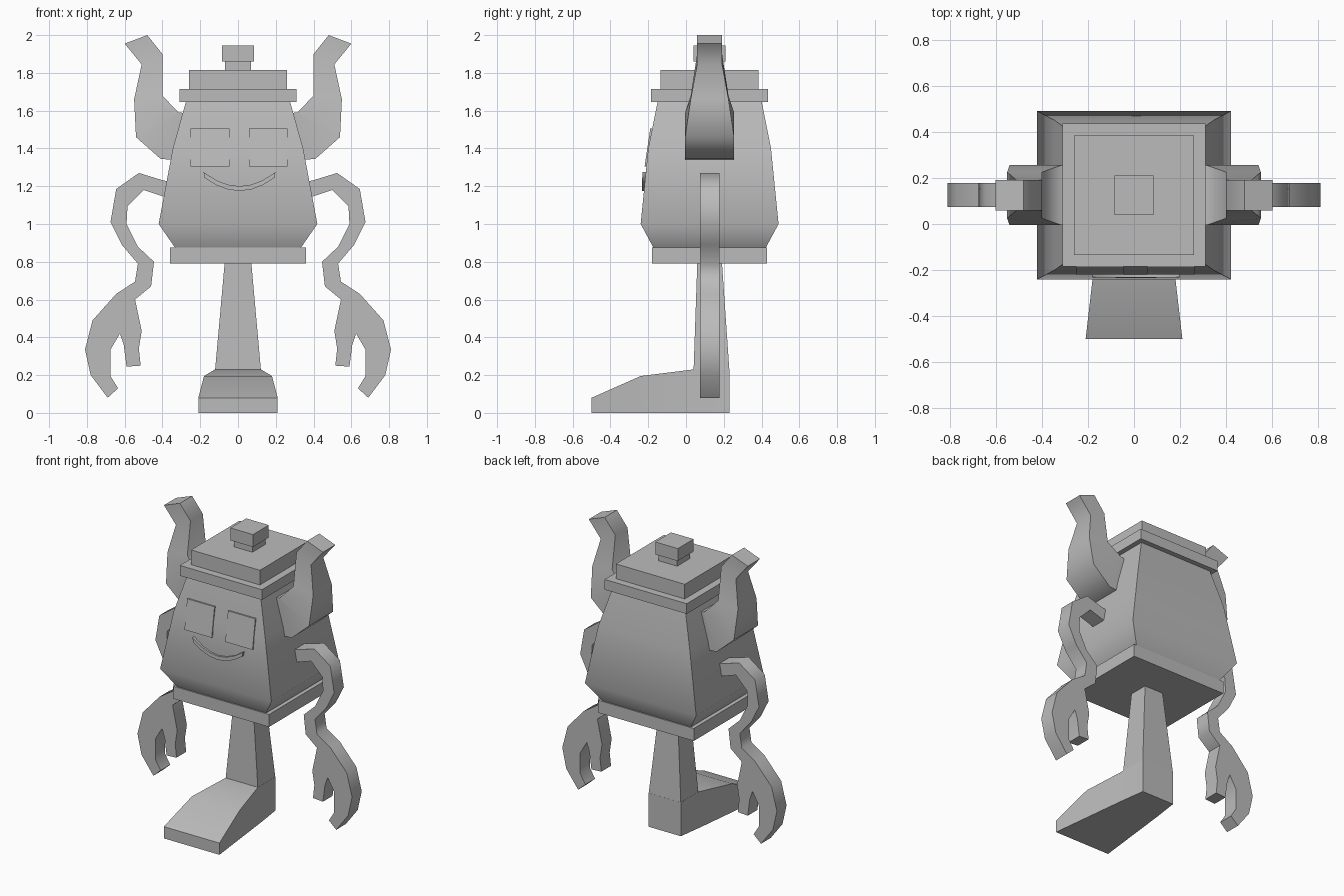
import bpy
import bmesh
import math

cube = bpy.data.objects.get("Cube")
if cube:
    bpy.data.objects.remove(cube, do_unlink=True)

clay = bpy.data.materials.new("plain_grey")
clay.use_nodes = True
GREY = (0.5, 0.5, 0.5, 1)
clay.diffuse_color = GREY
clay.node_tree.nodes["Principled BSDF"].inputs["Base Color"].default_value = GREY

MID = 0.125  # depth of the body's centre line


def loft(name, rings):
    """Join equal-length rings of points into a closed solid."""
    bm = bmesh.new()
    loops = [[bm.verts.new(p) for p in ring] for ring in rings]
    n = len(loops[0])
    for a, b in zip(loops, loops[1:]):
        for i in range(n):
            j = (i + 1) % n
            bm.faces.new((a[i], a[j], b[j], b[i]))
    bm.faces.new(loops[0])
    bm.faces.new(loops[-1])
    bmesh.ops.recalc_face_normals(bm, faces=bm.faces[:])
    mesh = bpy.data.meshes.new(name)
    bm.to_mesh(mesh)
    bm.free()
    mesh.materials.append(clay)
    mesh.shade_smooth()
    mesh.set_sharp_from_angle(angle=math.radians(55))
    obj = bpy.data.objects.new(name, mesh)
    bpy.context.collection.objects.link(obj)
    return obj


def rect(hx, hy, z, cy=MID):
    return [(-hx, cy - hy, z), (hx, cy - hy, z), (hx, cy + hy, z), (-hx, cy + hy, z)]


def slab(name, hx, hy, z0, z1):
    return loft(name, [rect(hx, hy, z0), rect(hx, hy, z1)])


# Pot-shaped body
loft("body", [rect(hx, hy, z) for hx, hy, z in (
    (0.33, 0.295, 0.87), (0.42, 0.365, 1.0), (0.345, 0.325, 1.4), (0.275, 0.275, 1.65))])

# Base plate, rim, lid and knob
slab("base_plate", 0.36, 0.305, 0.79, 0.875)
slab("rim", 0.31, 0.31, 1.645, 1.715)
slab("lid", 0.26, 0.26, 1.715, 1.815)
slab("knob_stem", 0.07, 0.07, 1.81, 1.86)
slab("knob", 0.085, 0.085, 1.86, 1.945)

# Single leg and wedge foot
loft("leg", [rect(0.122, 0.095, 0.22, 0.135), rect(0.07, 0.065, 0.8)])
loft("foot", [[(-b, y, 0), (b, y, 0), (t, y, h), (-t, y, h)] for y, b, t, h in (
    (-0.5, 0.21, 0.21, 0.08), (-0.24, 0.18, 0.18, 0.195),
    (0.04, 0.148, 0.122, 0.23), (0.23, 0.122, 0.122, 0.23))])


# Face plates follow the slope of the body front
def face_plate(name, outline, lean, y0):
    loft(name, [[(x, y0 + d + lean * (z - 1.3), z) for x, z in outline] for d in (0, 0.04)])


for side, cx in (("right", -0.148), ("left", 0.16)):
    face_plate(side + "_eye", [(cx - 0.103, 1.305), (cx + 0.103, 1.305),
                               (cx + 0.103, 1.505), (cx - 0.103, 1.505)], 0.15, -0.22)

upper, lower = [], []
for i in range(7):
    t = i / 3 - 1
    upper.append((0.008 + 0.19 * t, 1.2 + 0.075 * t * t))
    lower.append((0.008 + 0.185 * t, 1.175 + 0.07 * t * t))
face_plate("mouth", upper + lower[::-1], 0.03, -0.23)

# Horns: outer point, inner point, half depth of each section
HORN = [((0.60, 1.955), (0.48, 2.0), 0.066), ((0.51, 1.845), (0.40, 1.9), 0.066),
        ((0.55, 1.66), (0.40, 1.68), 0.1), ((0.54, 1.46), (0.315, 1.59), 0.13),
        ((0.41, 1.345), (0.30, 1.59), 0.13), ((0.29, 1.335), (0.25, 1.57), 0.13)]

# Arm outline from shoulder down to the two-fingered hand and back
ARM = [(0.37, 1.225), (0.41, 1.235), (0.525, 1.27), (0.645, 1.185), (0.675, 1.01),
       (0.615, 0.89), (0.53, 0.79), (0.545, 0.695), (0.645, 0.63), (0.77, 0.49),
       (0.81, 0.335), (0.78, 0.2), (0.69, 0.08), (0.635, 0.13), (0.675, 0.195),
       (0.675, 0.335), (0.625, 0.42), (0.605, 0.36), (0.59, 0.245), (0.515, 0.25),
       (0.525, 0.34), (0.51, 0.435), (0.545, 0.6), (0.46, 0.67), (0.445, 0.8),
       (0.53, 0.88), (0.59, 1.0), (0.585, 1.095), (0.50, 1.18), (0.38, 1.14)]

for side, s in (("left", 1), ("right", -1)):
    loft(side + "_horn", [[(s * o[0], MID - h, o[1]), (s * i[0], MID - h, i[1]),
                           (s * i[0], MID + h, i[1]), (s * o[0], MID + h, o[1])]
                          for o, i, h in HORN])
    loft(side + "_arm", [[(s * x, MID + d, z) for x, z in ARM] for d in (-0.052, 0.052)])
